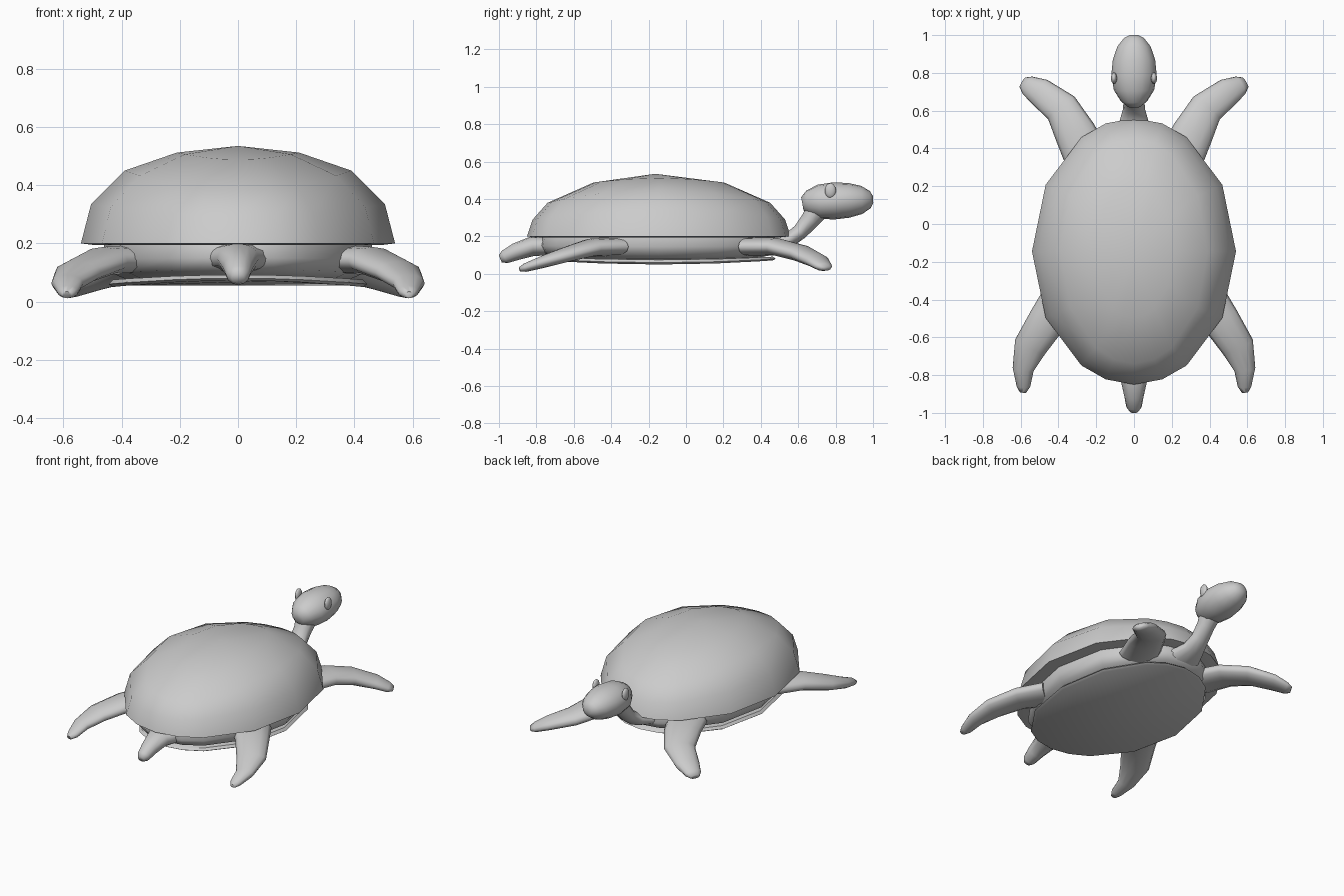
import bpy, bmesh
from math import sin, cos, pi, radians
from mathutils import Vector

if "Cube" in bpy.data.objects:
    bpy.data.objects.remove(bpy.data.objects["Cube"])

CY = -0.145  # centre of the shell along y
# half the rim of the shell, as quarter angles in degrees
QUARTER = [0, 30, 59, 74]
ANGLES = [radians(a) for a in
          QUARTER + [90] + [180 - a for a in QUARTER[:0:-1]]]
ANGLES += [a + pi for a in ANGLES]


def finish(name, bm, sharp=40):
    bmesh.ops.recalc_face_normals(bm, faces=bm.faces)
    me = bpy.data.meshes.new(name)
    bm.to_mesh(me)
    bm.free()
    ob = bpy.data.objects.new(name, me)
    bpy.context.collection.objects.link(ob)
    bpy.ops.object.select_all(action='DESELECT')
    ob.select_set(True)
    bpy.context.view_layer.objects.active = ob
    bpy.ops.object.shade_smooth_by_angle(angle=radians(sharp))
    return ob


def loft(name, rings, sharp=40):
    """Skin a list of closed rings; a ring of one point closes to a tip."""
    bm = bmesh.new()
    rows = [[bm.verts.new(p) for p in r] for r in rings]
    for a, b in zip(rows, rows[1:]):
        n = max(len(a), len(b))
        for i in range(n):
            j = (i + 1) % n
            if len(b) == 1:
                bm.faces.new((a[i], a[j], b[0]))
            else:
                bm.faces.new((a[i], a[j], b[j], b[i]))
    for r in (rows[0], rows[-1]):
        if len(r) > 1:
            bm.faces.new(r)
    return finish(name, bm, sharp)


def limb(name, stations, n=12):
    """Tapering tube: stations are (x, y, z, half width, half height)."""
    pts = [Vector(s[:3]) for s in stations]
    rings = []
    for i, s in enumerate(stations):
        d = (pts[min(i + 1, len(pts) - 1)] - pts[max(i - 1, 0)]).normalized()
        side = d.cross(Vector((0, 0, 1))).normalized()
        up = side.cross(d)
        rings.append([pts[i] + side * s[3] * cos(2 * pi * k / n)
                      + up * s[4] * sin(2 * pi * k / n) for k in range(n)])
    return loft(name, rings, 70)


def oval(rx, ry, zside, zend, cy=CY):
    """Oval ring whose height differs between the sides and the ends."""
    return [(rx * cos(a), cy + ry * sin(a),
             zside + (zend - zside) * sin(a) ** 2) for a in ANGLES]


def mirror(ob):
    m = ob.modifiers.new("Mirror", 'MIRROR')
    m.use_axis[0] = True


# Domed shell
loft("shell", [
    oval(0.50, 0.66, 0.195, 0.195),
    oval(0.54, 0.705, 0.20, 0.20),
    oval(0.505, 0.675, 0.335, 0.29),
    oval(0.39, 0.595, 0.45, 0.38),
    oval(0.21, 0.35, 0.512, 0.488),
    [(0, -0.165, 0.535)]])

# Belly plate, slightly upturned at the ends
loft("belly_plate", [
    oval(0.43, 0.61, 0.05, 0.072),
    oval(0.445, 0.625, 0.06, 0.08),
    oval(0.43, 0.61, 0.075, 0.092)])

# Soft body between shell and plate
loft("body", [
    oval(0.38, 0.54, 0.075, 0.085),
    oval(0.44, 0.62, 0.10, 0.11),
    oval(0.465, 0.645, 0.145, 0.15),
    oval(0.46, 0.63, 0.198, 0.198)], 70)

# Flippers
mirror(limb("front_flipper", [
    (0.24, 0.33, 0.145, 0.12, 0.05),
    (0.31, 0.48, 0.145, 0.11, 0.048),
    (0.385, 0.615, 0.11, 0.092, 0.045),
    (0.50, 0.70, 0.07, 0.075, 0.036),
    (0.565, 0.735, 0.04, 0.052, 0.026),
    (0.59, 0.75, 0.03, 0.03, 0.014)]))
mirror(limb("back_flipper", [
    (0.36, -0.38, 0.145, 0.12, 0.05),
    (0.46, -0.51, 0.14, 0.10, 0.048),
    (0.55, -0.65, 0.10, 0.088, 0.04),
    (0.587, -0.77, 0.062, 0.056, 0.032),
    (0.585, -0.86, 0.033, 0.036, 0.023),
    (0.588, -0.89, 0.023, 0.018, 0.012)]))

# Tail
limb("tail", [
    (0, -0.70, 0.15, 0.13, 0.05),
    (0, -0.82, 0.148, 0.072, 0.053),
    (0, -0.91, 0.118, 0.052, 0.046),
    (0, -0.97, 0.09, 0.04, 0.036),
    (0, -0.993, 0.08, 0.022, 0.02)])

# Neck
limb("neck", [
    (0, 0.45, 0.155, 0.12, 0.045),
    (0, 0.55, 0.18, 0.075, 0.04),
    (0, 0.61, 0.225, 0.058, 0.042),
    (0, 0.665, 0.29, 0.055, 0.05),
    (0, 0.72, 0.37, 0.07, 0.07)])

# Head: blunt oval, rear sits a little lower than the snout
head = [(0.622, 0.375, 0.035, 0.035), (0.65, 0.38, 0.07, 0.065),
        (0.71, 0.385, 0.107, 0.092), (0.79, 0.39, 0.12, 0.099),
        (0.87, 0.393, 0.112, 0.093), (0.94, 0.395, 0.088, 0.075),
        (0.985, 0.397, 0.052, 0.046), (1.0, 0.398, 0.022, 0.02)]
limb("head", [(0, y, z, w, h) for y, z, w, h in head], 16)

# Eyes
bm = bmesh.new()
bmesh.ops.create_uvsphere(bm, u_segments=16, v_segments=10, radius=1)
bmesh.ops.scale(bm, vec=(0.016, 0.03, 0.04), verts=bm.verts)
bmesh.ops.translate(bm, vec=(0.106, 0.772, 0.445), verts=bm.verts)
mirror(finish("eye", bm))
